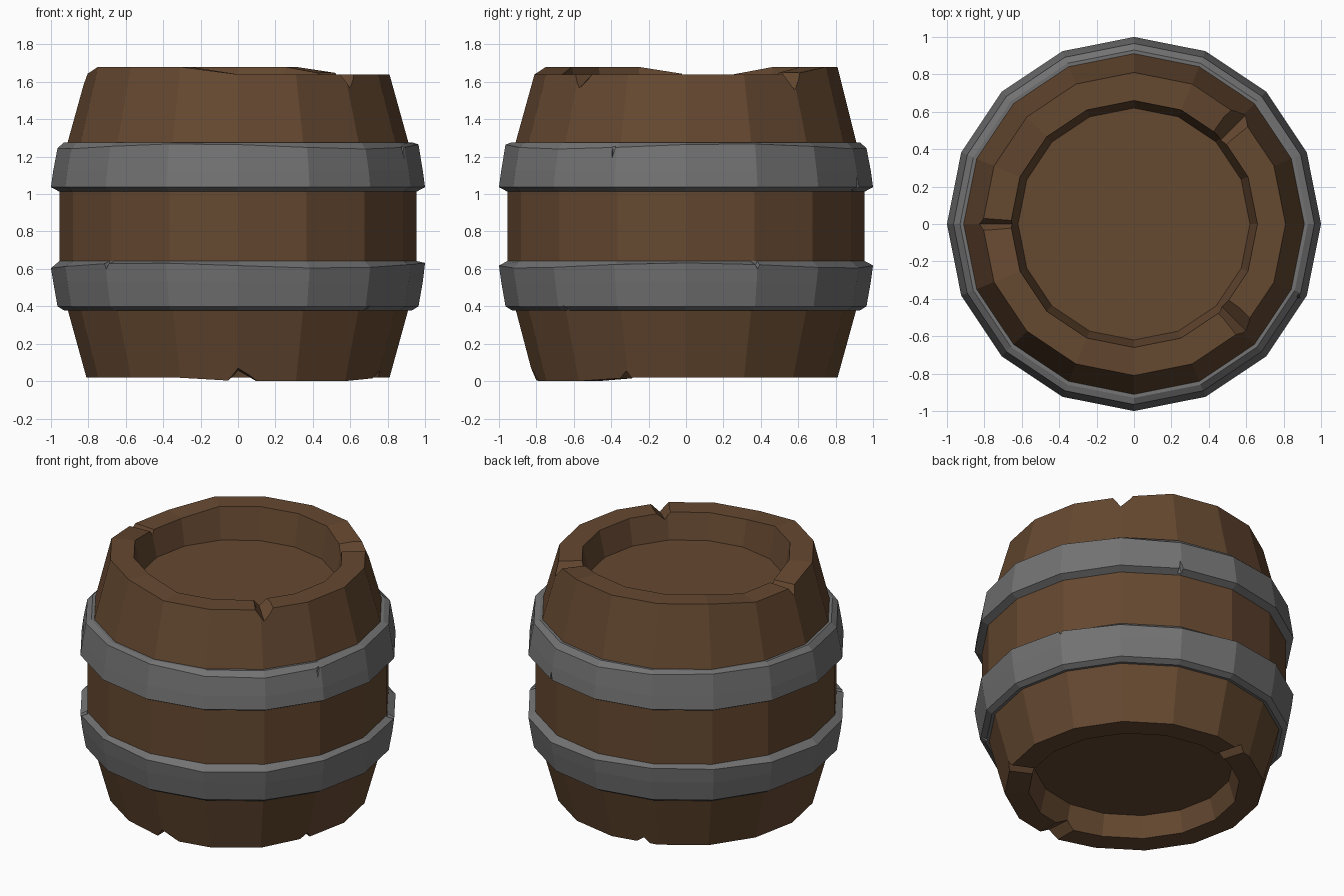
import bpy, bmesh
from math import sin, cos, tau, radians

if "Cube" in bpy.data.objects:
    bpy.data.objects.remove(bpy.data.objects["Cube"])

SIDES = 16


def material(name, rgb):
    m = bpy.data.materials.new(name)
    m.diffuse_color = (*rgb, 1)
    m.use_nodes = True
    m.node_tree.nodes["Principled BSDF"].inputs["Base Color"].default_value = m.diffuse_color
    return m


WOOD = material("dark_wood", (0.13, 0.065, 0.03))
IRON = material("iron", (0.17, 0.17, 0.17))


def to_object(bm, name, mat=None):
    bmesh.ops.recalc_face_normals(bm, faces=bm.faces)
    me = bpy.data.meshes.new(name)
    bm.to_mesh(me)
    bm.free()
    ob = bpy.data.objects.new(name, me)
    bpy.context.collection.objects.link(ob)
    if mat:
        me.materials.append(mat)
    return ob


def lathe(name, profile, mat, ring=False, dz=lambda row, k: 0):
    """Spin (radius, z) points; dz nudges single corners up or down."""
    bm = bmesh.new()
    rows = [[bm.verts.new((r * cos(tau * k / SIDES), r * sin(tau * k / SIDES), z + dz(i, k)))
             for k in range(SIDES)] for i, (r, z) in enumerate(profile)]
    pairs = list(zip(rows, rows[1:]))
    if ring:
        pairs.append((rows[-1], rows[0]))
    else:
        bm.faces.new(rows[0])
        bm.faces.new(rows[-1])
    for a, b in pairs:
        for k in range(SIDES):
            j = (k + 1) % SIDES
            bm.faces.new((a[k], a[j], b[j], b[k]))
    return to_object(bm, name, mat)


def cut(ob, notches):
    """Cut wedges: (angle, inner r, outer r, left t, right t, open z, tip t, inner tip z, outer tip z)."""
    cutters = []
    for ang, r0, r1, ta, tb, z, tip, zi, zo in notches:
        a = radians(ang)
        bm = bmesh.new()
        ends = []
        for r, zt in ((r0, zi), (r1, zo)):
            ends.append([bm.verts.new((r * cos(a) - t * sin(a), r * sin(a) + t * cos(a), h))
                         for t, h in ((ta, z), (tb, z), (tip, zt))])
        p, q = ends
        bm.faces.new(p)
        bm.faces.new(q)
        for i in range(3):
            j = (i + 1) % 3
            bm.faces.new((p[i], p[j], q[j], q[i]))
        c = to_object(bm, "notch_cutter")
        c.hide_render = True
        cutters.append(c)
        m = ob.modifiers.new("notch", 'BOOLEAN')
        m.operation, m.solver, m.object = 'DIFFERENCE', 'EXACT', c
    dg = bpy.context.evaluated_depsgraph_get()
    me = bpy.data.meshes.new_from_object(ob.evaluated_get(dg))
    ob.modifiers.clear()
    ob.data = me
    for c in cutters:
        bpy.data.objects.remove(c)


# Wooden body with recessed ends and uneven rims
HIGH = {3, 4, 5, 6, 9, 10, 11}


def rim(row, k):
    if row in (1, 2):
        return -0.018 if k in (12, 13, 14) else 0
    return 0.04 if row in (7, 8) and k in HIGH else 0


body = lathe("barrel_body", [
    (0.62, 0.16), (0.66, 0.018), (0.81, 0.018), (0.91, 0.38), (0.955, 0.64),
    (0.955, 1.01), (0.91, 1.28), (0.81, 1.64), (0.66, 1.64), (0.62, 1.465)], WOOD, dz=rim)
cut(body, [
    (180, 0.55, 1.0, -0.10, 0.07, 1.74, 0.0, 1.62, 1.56),
    (45, 0.55, 1.0, -0.15, 0.12, 1.74, -0.01, 1.60, 1.53),
    (-45, 0.55, 1.0, -0.10, 0.12, 1.70, 0.02, 1.61, 1.54),
    (270, 0.55, 1.0, -0.09, 0.14, -0.03, 0.0, 0.05, 0.08),
    (-25, 0.55, 1.0, -0.07, 0.08, -0.03, 0.03, 0.05, 0.06),
    (106, 0.55, 1.0, -0.12, 0.08, -0.03, 0.0, 0.05, 0.06)])


# Iron hoops: the upper one is the lower one mirrored, with hammered top edges
def wobble(edge_row, phase):
    return lambda row, k: 0.014 * sin(k * tau * 3 / SIDES + phase) if row == edge_row else 0


hoop = [(0.89, 0.38), (0.93, 0.378), (0.965, 0.40), (0.988, 0.53), (1.0, 0.618), (0.955, 0.642), (0.89, 0.642)]
lower = lathe("lower_hoop", hoop, IRON, True, wobble(4, 1.6))
upper = lathe("upper_hoop", [(r, 1.655 - z) for r, z in hoop], IRON, True, wobble(2, 0.8))
cut(upper, [(-23.5, 0.955, 1.1, -0.015, 0.025, 1.32, -0.01, 1.20, 1.10),
            (67, 0.965, 1.1, -0.02, 0.025, 0.98, 0.0, 1.08, 1.18)])
cut(lower, [(225, 0.955, 1.1, -0.04, 0.04, 0.67, 0.0, 0.61, 0.57),
            (22, 0.955, 1.1, -0.04, 0.04, 0.67, 0.01, 0.61, 0.57),
            (-43, 0.92, 1.1, -0.04, 0.04, 0.35, 0.0, 0.39, 0.46)])
